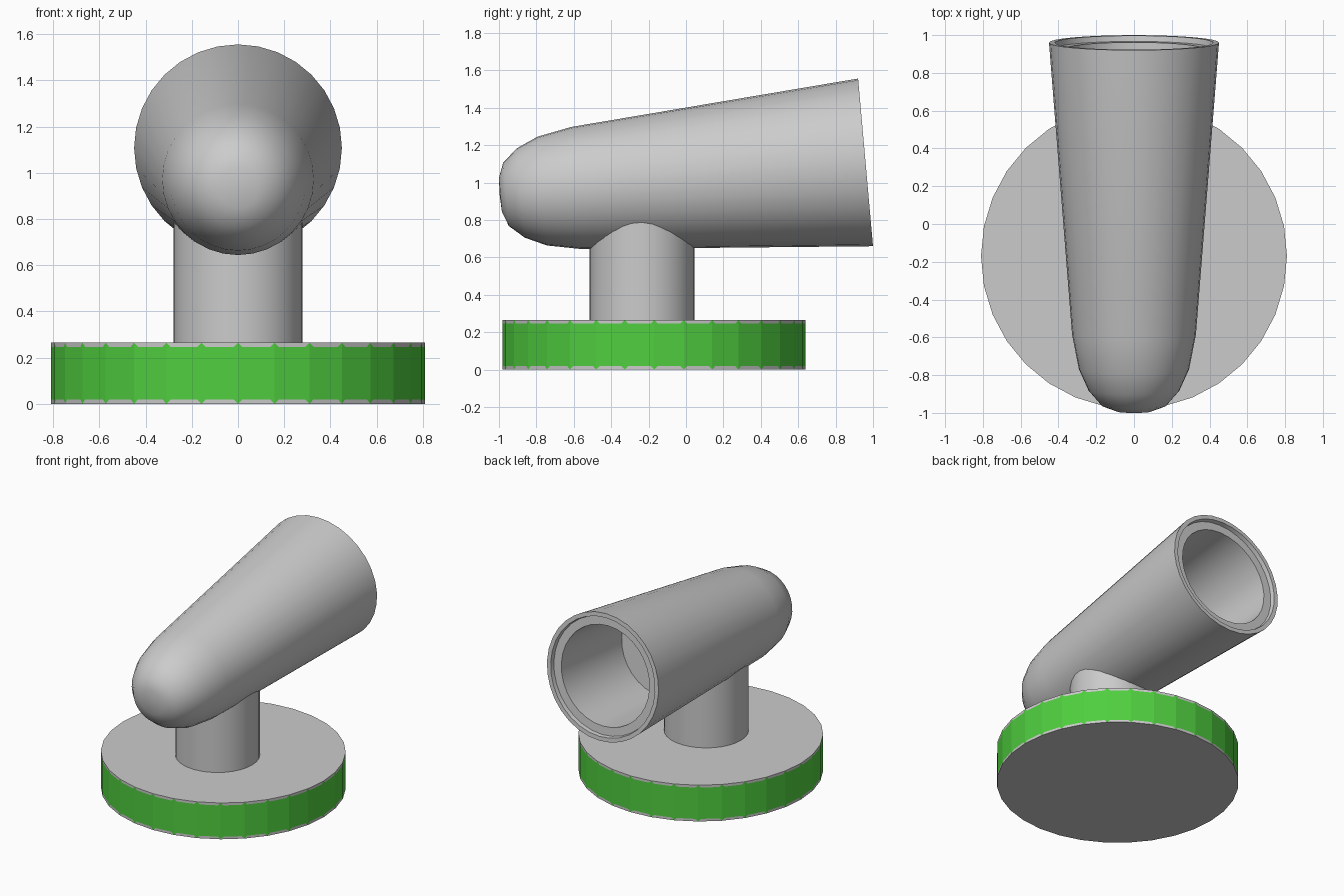
import bpy, bmesh, math
from mathutils import Vector, Matrix

if "Cube" in bpy.data.objects:
    bpy.data.objects.remove(bpy.data.objects["Cube"])

SIDES = 32


def finish(bm, name, smooth=True):
    bmesh.ops.recalc_face_normals(bm, faces=bm.faces)
    me = bpy.data.meshes.new(name)
    bm.to_mesh(me)
    bm.free()
    ob = bpy.data.objects.new(name, me)
    bpy.context.collection.objects.link(ob)
    if smooth:
        bpy.ops.object.select_all(action='DESELECT')
        ob.select_set(True)
        bpy.context.view_layer.objects.active = ob
        bpy.ops.object.shade_smooth_by_angle(angle=math.radians(35))
    return ob


def lathe(name, profile, origin, axis):
    """Revolve (distance, radius) points around an axis."""
    bm = bmesh.new()
    verts = [bm.verts.new((r, 0, s)) for s, r in profile]
    edges = [bm.edges.new(p) for p in zip(verts, verts[1:])]
    bmesh.ops.spin(bm, geom=verts + edges, cent=(0, 0, 0), axis=(0, 0, 1),
                   angle=2 * math.pi, steps=SIDES)
    bmesh.ops.remove_doubles(bm, verts=bm.verts, dist=0.0005)
    turn = Vector(axis).to_track_quat('Z', 'Y').to_matrix().to_4x4()
    bm.transform(Matrix.Translation(origin) @ turn)
    return finish(bm, name)


def colour(name, rgb):
    m = bpy.data.materials.new(name)
    m.diffuse_color = (*rgb, 1)
    m.use_nodes = True
    m.node_tree.nodes["Principled BSDF"].inputs["Base Color"].default_value = m.diffuse_color
    return m


# Base disc: each side panel is inset, leaving grey notched trim above and below
R, H = 0.81, 0.265
bm = bmesh.new()
bmesh.ops.create_cone(bm, cap_ends=True, segments=SIDES, radius1=R, radius2=R, depth=H,
                      matrix=Matrix.Translation((0, -0.17, H / 2)))
panels = [f for f in bm.faces if abs(f.normal.z) < 0.5]
bmesh.ops.inset_individual(bm, faces=panels, thickness=0.026)
for f in bm.faces:
    zs = [v.co.z for v in f.verts]
    on_rim = max(zs) - min(zs) < 0.05
    f.material_index = 0 if on_rim else 1
base = finish(bm, "base_disc", smooth=False)
base.data.materials.append(colour("light_grey", (0.62, 0.62, 0.62)))
base.data.materials.append(colour("green", (0.08, 0.62, 0.05)))

# Support post, running up into the housing
lathe("post", [(0, 0), (0, 0.28), (0.6, 0.28), (0.6, 0)], (0, -0.235, 0.262), (0, 0, 1))

# Tapered housing: cavity floor, cavity wall, stepped rim, outer wall, rounded nose
housing = [(0.70, 0), (0.70, 0.335), (0.03, 0.355), (0.03, 0.375), (0.03, 0.415),
           (0, 0.42), (0, 0.45), (1.55, 0.328), (1.735, 0.292), (1.85, 0.24),
           (1.93, 0.17), (1.96, 0.09), (1.964, 0)]
lathe("housing", housing, (0, 0.96, 1.108), (0, -0.9961, -0.0885))
